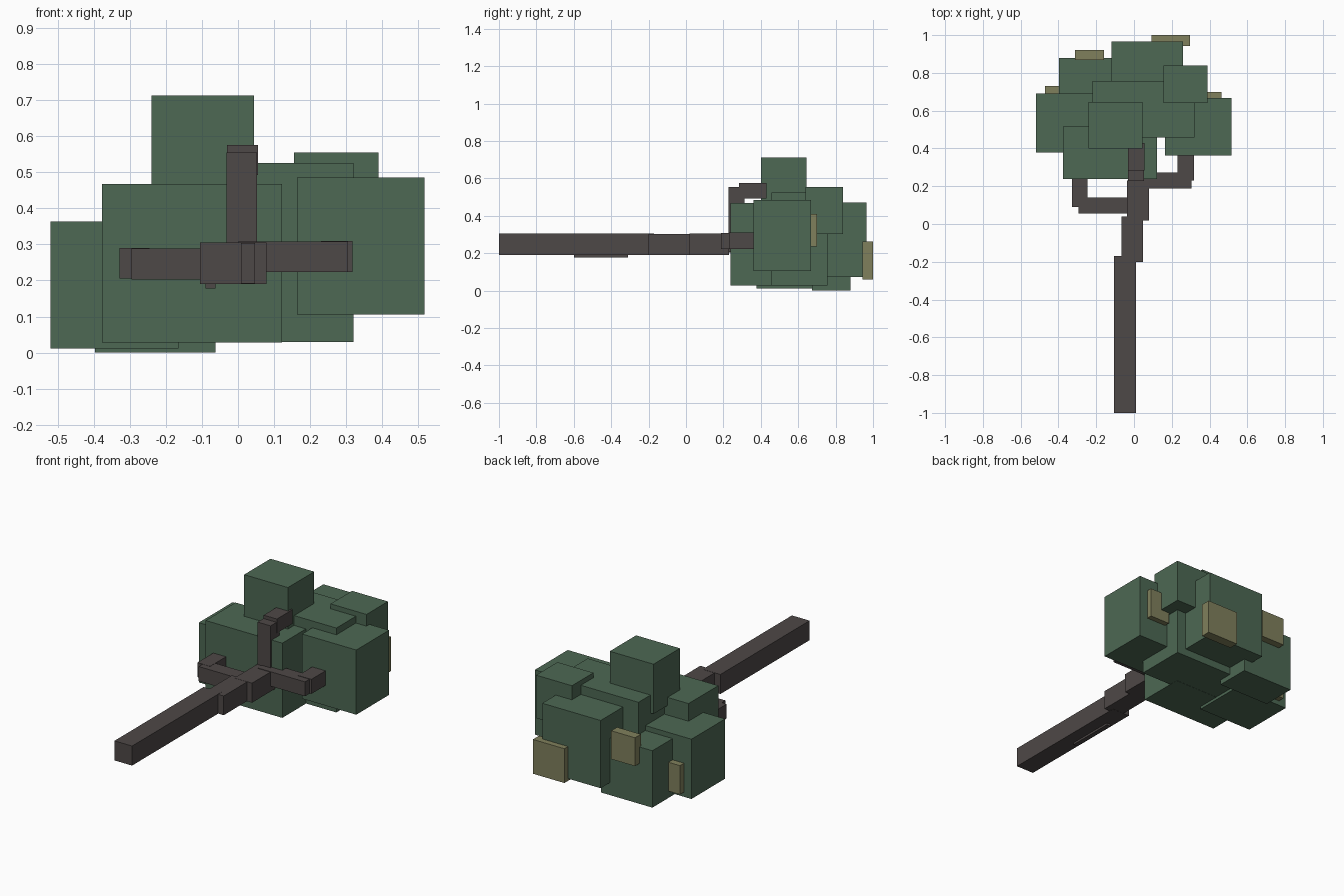
import bpy

default = bpy.data.objects.get("Cube")
if default:
    bpy.data.objects.remove(default, do_unlink=True)


def material(name, rgb):
    mat = bpy.data.materials.new(name)
    mat.use_nodes = True
    color = (*rgb, 1)
    mat.diffuse_color = color
    mat.node_tree.nodes["Principled BSDF"].inputs["Base Color"].default_value = color
    return mat


bark = material("dark_bark", (.076, .065, .063))
green = material("leaf_green", (.074, .138, .087))
olive = material("pale_olive", (.216, .216, .107))


def block(name, mat, xs, ys, zs):
    """Axis-aligned block spanning the given ranges."""
    spans = (xs, ys, zs)
    bpy.ops.mesh.primitive_cube_add(size=1, location=[sum(s) / 2 for s in spans])
    obj = bpy.context.object
    obj.name = name
    obj.scale = [s[1] - s[0] for s in spans]
    bpy.ops.object.transform_apply(location=False, rotation=False, scale=True)
    obj.data.materials.append(mat)


# Trunk: three offset sections lying along y
trunk_z = (.19, .305)
block("trunk_base", bark, (-.105, .01), (-1, -.17), trunk_z)
block("trunk_middle", bark, (-.067, .047), (-.2, .04), (.191, .304))
block("trunk_top", bark, (-.036, .079), (.018, .23), trunk_z)
block("bark_ridge", bark, (-.09, -.063), (-.6, -.31), (.178, .2))

# Branches: each an outward arm and a bent tip
block("right_branch_arm", bark, (-.295, -.02), (.055, .14), (.203, .289))
block("right_branch_tip", bark, (-.328, -.245), (.09, .3), (.205, .29))
block("left_branch_arm", bark, (0, .305), (.188, .273), (.223, .308))
block("left_branch_tip", bark, (.23, .317), (.23, .42), (.224, .31))
block("upper_branch_arm", bark, (-.032, .053), (.228, .312), (.21, .555))
block("upper_branch_tip", bark, (-.031, .055), (.283, .43), (.492, .575))

# Foliage blocks
block("foliage_right", green, (-.52, -.165), (.378, .692), (.012, .364))
block("foliage_front", green, (-.377, .122), (.238, .515), (.028, .468))
block("foliage_center", green, (-.22, .32), (.458, .757), (.029, .526))
block("foliage_left", green, (.164, .517), (.362, .668), (.105, .486))
block("foliage_top", green, (-.24, .045), (.4, .645), (.42, .713))
block("foliage_back_left", green, (.155, .389), (.64, .84), (.302, .555))
block("foliage_back", green, (-.12, .26), (.7, .966), (.073, .472))
block("foliage_back_right", green, (-.397, -.062), (.675, .88), (0, .335))

# Pale leaf clumps on the back
block("clump_back", olive, (.092, .297), (.943, 1), (.06, .262))
block("clump_back_right", olive, (-.313, -.158), (.867, .922), (.238, .405))
block("clump_right", olive, (-.472, -.33), (.675, .73), (.04, .21))
block("clump_left", olive, (.335, .464), (.645, .7), (.235, .411))
